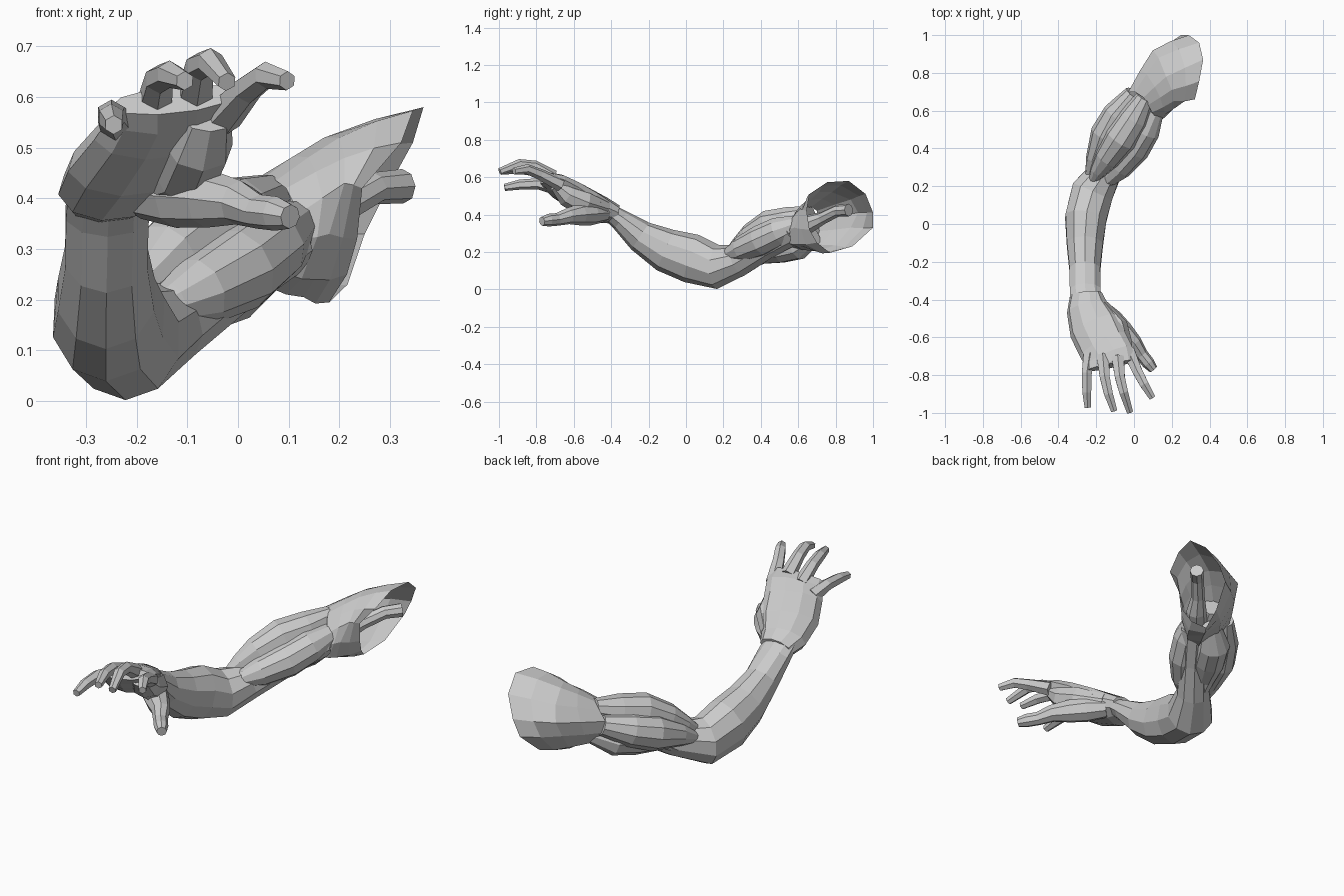
import bpy, bmesh, math
from mathutils import Vector


def mesh_from_rings(name, rings, cap=True):
    """Skin a list of equal-length point rings."""
    bm = bmesh.new()
    vs = [[bm.verts.new(p) for p in r] for r in rings]
    n = len(vs[0])
    for a, b in zip(vs, vs[1:]):
        for i in range(n):
            j = (i + 1) % n
            bm.faces.new((a[i], a[j], b[j], b[i]))
    if cap:
        bm.faces.new(vs[0][::-1])
        bm.faces.new(vs[-1])
    bmesh.ops.recalc_face_normals(bm, faces=bm.faces)
    me = bpy.data.meshes.new(name)
    bm.to_mesh(me)
    bm.free()
    ob = bpy.data.objects.new(name, me)
    bpy.context.collection.objects.link(ob)
    return ob


def limb(name, sections, n=8, tilt=0.0, phase=0.0):
    """Loft ellipses along a path; section = (x, y, z, side radius[, up radius])."""
    pts = [Vector(s[:3]) for s in sections]
    rings = []
    for k, s in enumerate(sections):
        t = (pts[min(k + 1, len(pts) - 1)] - pts[max(k - 1, 0)]).normalized()
        side = t.cross(Vector((0, 0, 1))).normalized()
        up = side.cross(t)
        ca, sa = math.cos(tilt), math.sin(tilt)
        u, v = side * ca + up * sa, up * ca - side * sa
        ru, rv = s[3], s[-1]
        rings.append([pts[k] + u * ru * math.cos(a) + v * rv * math.sin(a)
                      for a in (2 * math.pi * i / n + phase for i in range(n))])
    return mesh_from_rings(name, rings)


def bulged_between(a, b, swell):
    """Ring halfway between two rings, pushed out from its centre."""
    m = [(Vector(p) + Vector(q)) / 2 for p, q in zip(a, b)]
    c = sum(m, Vector()) / len(m)
    return [c + (p - c) * swell for p in m]


# Forearm, bent elbow and the core of the upper arm
limb("forearm_and_elbow", [
    (-.255, -.42, .42, .085, .045), (-.258, -.35, .37, .086, .058),
    (-.26, -.245, .285, .085, .086), (-.26, -.11, .21, .1, .117),
    (-.255, .03, .165, .115, .132), (-.22, .17, .12, .118, .118),
    (-.14, .29, .155, .085, .085), (-.03, .43, .24, .075, .08),
    (.08, .58, .32, .08, .08)], n=10, phase=math.pi / 10)

# Upper arm muscles: spindles lying side by side
muscles = {
    "inner_biceps": [(-.18, .19, .175, .018), (-.135, .24, .19, .045), (-.08, .30, .215, .07),
                     (0, .40, .26, .085), (.06, .5, .31, .08), (.11, .6, .35, .05)],
    "outer_biceps": [(-.225, .22, .195, .018), (-.19, .28, .235, .045), (-.14, .35, .285, .07),
                     (-.07, .45, .34, .087), (0, .56, .365, .08), (.06, .67, .4, .05)],
    "outer_triceps": [(-.235, .25, .17, .025), (-.2, .34, .21, .057), (-.145, .47, .255, .088),
                      (-.085, .58, .295, .08), (0, .69, .34, .05)],
    "rear_triceps": [(-.16, .28, .12, .04), (-.12, .39, .19, .06), (-.065, .5, .22, .082),
                     (-.01, .6, .24, .082), (.07, .68, .28, .05)],
}
for name, path in muscles.items():
    limb(name, path, n=10)

# Shoulder cap: open shell, from the arm end outwards to the rim
arm_ring = [(.05, .67, .44), (.075, .63, .435), (.095, .59, .42), (.12, .56, .37),
            (.13, .545, .32), (.1, .54, .25), (.06, .57, .225), (.01, .64, .25),
            (-.03, .69, .31), (-.03, .70, .37), (.005, .70, .42)]
mid_ring = [(.17, .78, .52), (.2, .71, .52), (.21, .65, .48), (.21, .61, .43),
            (.18, .58, .33), (.15, .59, .24), (.13, .69, .205), (.11, .80, .235),
            (.09, .88, .33), (.10, .92, .41), (.13, .88, .48)]
rim = [(.366, .87, .58), (.345, .755, .573), (.322, .66, .51), (.245, .645, .42),
       (.235, .66, .32), (.215, .7, .25), (.18, .77, .195), (.216, .89, .23),
       (.25, 1.0, .33), (.29, 1.0, .41), (.345, .96, .51)]
mesh_from_rings("shoulder_cap", [arm_ring, bulged_between(arm_ring, mid_ring, 1.03), mid_ring,
                                 bulged_between(mid_ring, rim, 1.04), rim], cap=False)

# Bone inside the shoulder cap
limb("shoulder_bone", [(.07, .57, .32, .05), (.15, .66, .35, .05), (.2, .73, .38, .034),
                       (.27, .81, .42, .032), (.325, .87, .424, .034)], n=8)

# Palm
limb("palm", [
    (-.255, -.37, .40, .085, .05), (-.25, -.44, .42, .11, .068),
    (-.212, -.54, .468, .138, .07), (-.165, -.64, .53, .137, .06),
    (-.133, -.70, .57, .135, .048), (-.125, -.75, .595, .13, .03)],
    n=10, tilt=-.12)

# Fleshy web between palm and thumb
limb("thumb_web", [(-.18, -.44, .43, .05, .05), (-.105, -.55, .462, .075, .075),
                   (-.078, -.64, .505, .07, .06), (-.06, -.7, .555, .05, .03)], n=8)

# Thumb
limb("thumb", [(-.19, -.44, .41, .05), (-.12, -.51, .405, .063), (-.06, -.57, .40, .058),
               (0, -.63, .392, .044), (.04, -.69, .374, .034), (.075, -.735, .37, .034),
               (.103, -.77, .364, .024)], n=8)

# Fingers: knuckle, two joints, tip
fingers = {
    "little_finger": [(-.235, -.69, .54), (-.25, -.79, .565), (-.25, -.89, .56), (-.245, -.97, .545)],
    "ring_finger": [(-.165, -.70, .58), (-.155, -.81, .635), (-.135, -.9, .645), (-.105, -.99, .632)],
    "middle_finger": [(-.085, -.71, .6), (-.075, -.81, .66), (-.055, -.89, .67), (-.022, -.995, .63)],
    "index_finger": [(-.03, -.67, .56), (.018, -.78, .615), (.055, -.85, .643), (.097, -.92, .632)],
}
for name, path in fingers.items():
    radii = (.038, .030, .027, .019)
    limb(name, [(*p, r) for p, r in zip(path, radii)], n=6, phase=math.pi / 6)
